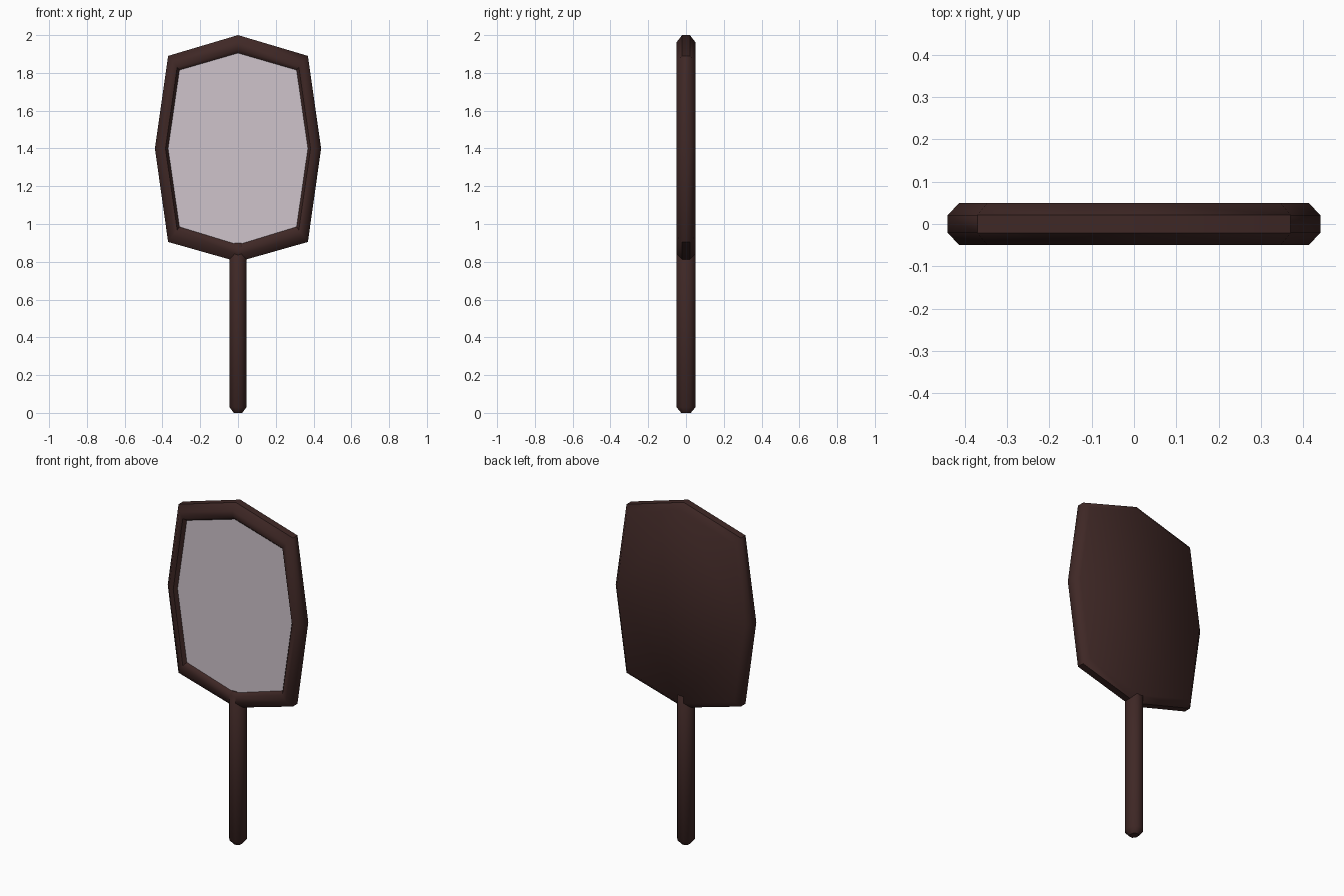
import bpy, bmesh, math

if "Cube" in bpy.data.objects:
    bpy.data.objects.remove(bpy.data.objects["Cube"])


def material(name, color):
    m = bpy.data.materials.new(name)
    m.diffuse_color = color
    m.use_nodes = True
    m.node_tree.nodes["Principled BSDF"].inputs["Base Color"].default_value = m.diffuse_color
    return m


def loft(name, rings, mat, cap_start=True, cap_end=True, angle=50):
    """Skin a list of closed rings, optionally capping both ends."""
    bm = bmesh.new()
    loops = [[bm.verts.new(p) for p in ring] for ring in rings]
    for a, b in zip(loops, loops[1:]):
        for i in range(len(a)):
            j = (i + 1) % len(a)
            bm.faces.new((a[i], a[j], b[j], b[i]))
    if cap_start:
        bm.faces.new(loops[0][::-1])
    if cap_end:
        bm.faces.new(loops[-1])
    if len(rings) == 1 and bm.faces[:] == []:
        bm.faces.new(loops[0])
    bmesh.ops.recalc_face_normals(bm, faces=bm.faces[:])
    mesh = bpy.data.meshes.new(name)
    bm.to_mesh(mesh)
    bm.free()
    mesh.materials.append(mat)
    ob = bpy.data.objects.new(name, mesh)
    bpy.context.collection.objects.link(ob)
    bpy.ops.object.select_all(action='DESELECT')
    ob.select_set(True)
    bpy.context.view_layer.objects.active = ob
    bpy.ops.object.shade_smooth_by_angle(angle=math.radians(angle))
    return ob


def mirrored(half):
    """Complete a top-to-bottom half outline across x = 0."""
    return half + [(-x, z) for x, z in half[-2:0:-1]]


wood = material("dark_wood", (0.05, 0.021, 0.019, 1))
glass = material("mirror_glass", (0.62, 0.55, 0.60, 1))

outer = mirrored([(0, 2.0), (0.37, 1.89), (0.44, 1.40), (0.37, 0.905), (0, 0.80)])
inner = mirrored([(0, 1.905), (0.31, 1.815), (0.37, 1.40), (0.31, 0.985), (0, 0.89)])


def outline(t, y):
    return [(a + (c - a) * t, y, b + (d - b) * t)
            for (a, b), (c, d) in zip(outer, inner)]


# Frame with solid back: chamfered rim sloping in to the glass
section = [(0.4, 0.05), (0, 0.021), (0, -0.021), (0.4, -0.05), (0.8, -0.05), (1, -0.03)]
loft("frame", [outline(t, y) for t, y in section], wood, cap_end=False)

# Mirror glass, a thin plate just inside the frame
loft("mirror_glass", [outline(1, -0.02), outline(1, -0.03)], glass)


# Handle: octagonal bar with chamfered ends
def octagon(z, s):
    k = 1 / math.cos(math.pi / 8)
    return [(0.045 * s * k * math.cos((i + 0.5) * math.pi / 4),
             0.05 * s * k * math.sin((i + 0.5) * math.pi / 4), z) for i in range(8)]


loft("handle", [octagon(0, 0.5), octagon(0.03, 1), octagon(0.88, 1), octagon(0.90, 0.7)], wood)
